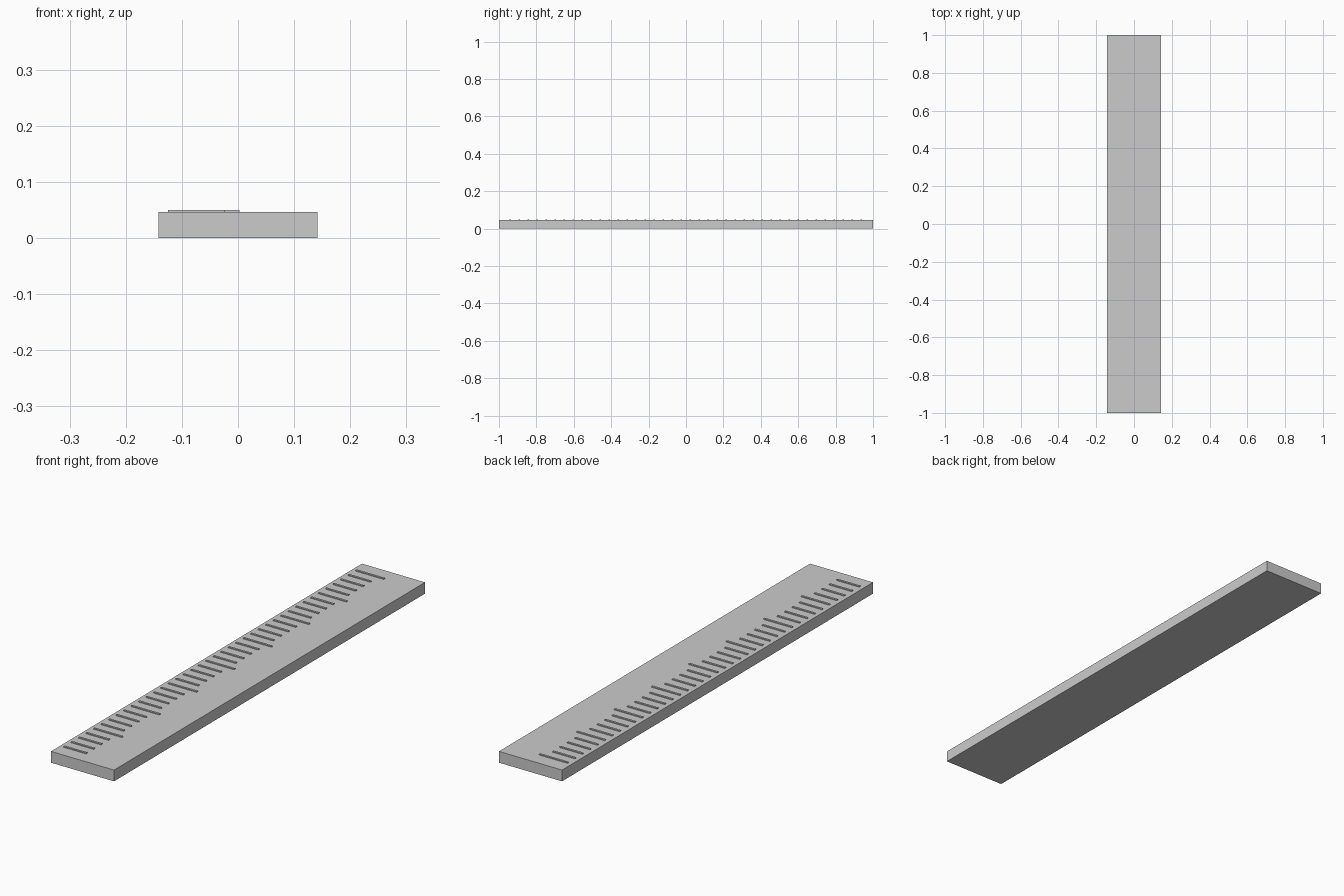
import bpy
import bmesh
from mathutils import Matrix, Vector

if "Cube" in bpy.data.objects:
    bpy.data.objects.remove(bpy.data.objects["Cube"])


def add_box(bm, lo, hi):
    lo, hi = Vector(lo), Vector(hi)
    size = hi - lo
    mat = Matrix.Translation((lo + hi) / 2) @ Matrix.Diagonal((size.x, size.y, size.z, 1))
    bmesh.ops.create_cube(bm, size=1, matrix=mat)


def make_object(name, bm):
    mesh = bpy.data.meshes.new(name)
    bm.to_mesh(mesh)
    bm.free()
    obj = bpy.data.objects.new(name, mesh)
    bpy.context.collection.objects.link(obj)
    return obj


HALF_W, TOP, TICK_TOP = 0.142, 0.046, 0.05

# Flat ruler body
bm = bmesh.new()
add_box(bm, (-HALF_W, -1, 0), (HALF_W, 1, TOP))
make_object("ruler_body", bm)

# Raised graduation marks along the left edge, every fifth one longer
COUNT, FIRST, LAST, THICK = 40, -0.94, 0.937, 0.008
short_bm, long_bm = bmesh.new(), bmesh.new()
for i in range(COUNT):
    y = FIRST + (LAST - FIRST) * i / (COUNT - 1)
    is_long = i % 5 == 4
    end_x = 0.003 if is_long else -0.023
    add_box(long_bm if is_long else short_bm,
            (-0.125, y - THICK / 2, TOP - 0.001),
            (end_x, y + THICK / 2, TICK_TOP))
make_object("short_marks", short_bm)
make_object("long_marks", long_bm)
